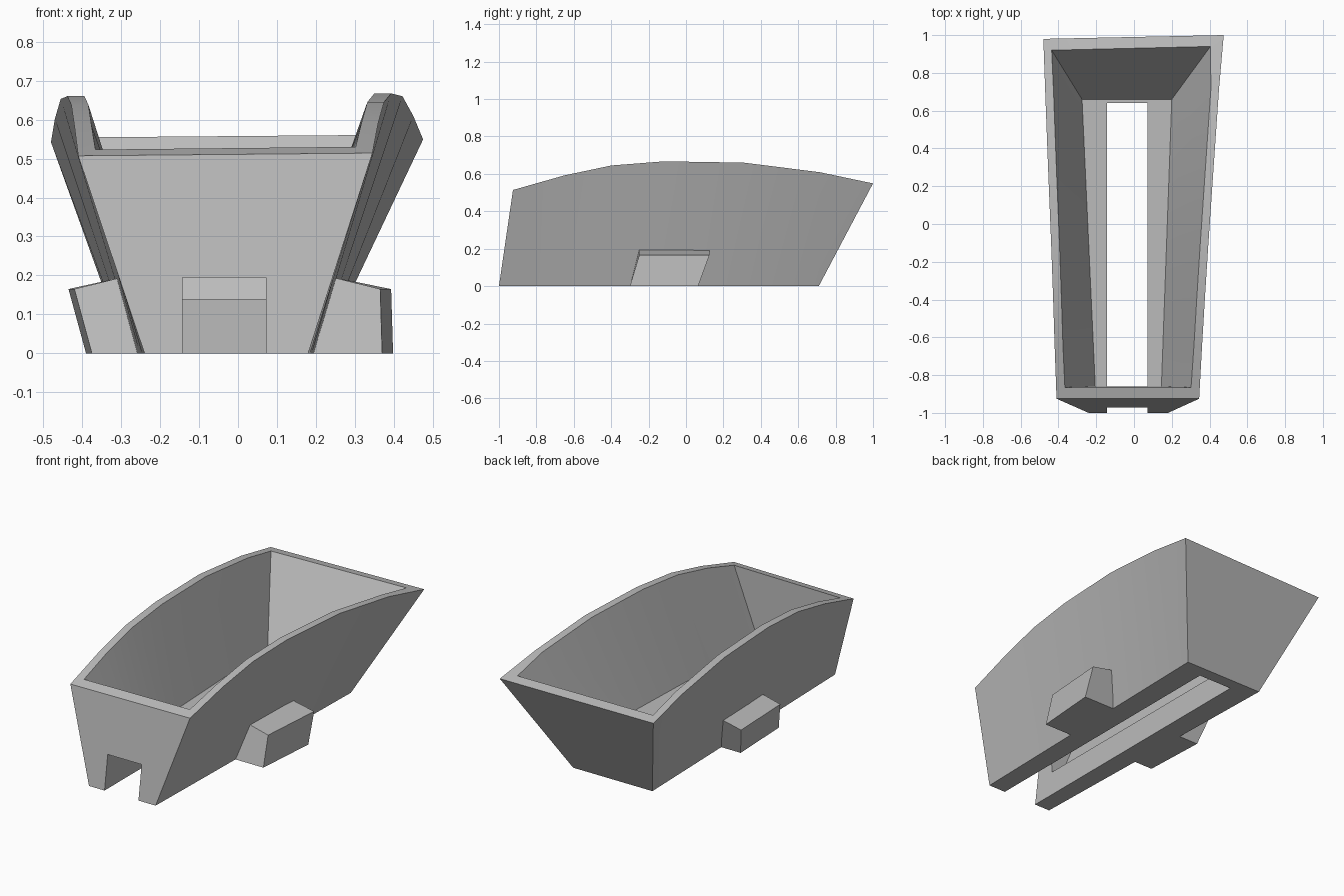
import bpy, bmesh, math

old = bpy.data.objects.get("Cube")
if old:
    bpy.data.objects.remove(old, do_unlink=True)

grey = bpy.data.materials.new("light grey")
grey.use_nodes = True
grey.diffuse_color = (0.5, 0.5, 0.5, 1)
grey.node_tree.nodes["Principled BSDF"].inputs["Base Color"].default_value = (0.5, 0.5, 0.5, 1)


def make(name, bm):
    bmesh.ops.recalc_face_normals(bm, faces=bm.faces)
    mesh = bpy.data.meshes.new(name)
    bm.to_mesh(mesh)
    bm.free()
    mesh.materials.append(grey)
    obj = bpy.data.objects.new(name, mesh)
    bpy.context.collection.objects.link(obj)
    return obj


def loft(name, rings, end_faces):
    """Join matching rings with quads, then close both ends."""
    bm = bmesh.new()
    rows = [[bm.verts.new(p) for p in ring] for ring in rings]
    n = len(rows[0])
    for a, b in zip(rows, rows[1:]):
        for i in range(n):
            j = (i + 1) % n
            bm.faces.new((a[i], a[j], b[j], b[i]))
    for row in (rows[0], rows[-1]):
        for face in end_faces:
            bm.faces.new([row[i] for i in face])
    return make(name, bm)


def mix(a, b, t):
    return a + (b - a) * t


# Tub: rim stations as (y, height, right-hand x, left-hand x)
rim = [(-0.925, 0.507, -0.41, 0.345), (-0.65, 0.585, -0.42, 0.36),
       (-0.4, 0.638, -0.428, 0.375), (-0.12, 0.66, -0.438, 0.393),
       (0.3, 0.653, -0.455, 0.422), (0.7, 0.602, -0.47, 0.45),
       (0.98, 0.542, -0.48, 0.475)]
FLOOR = 0.14
rings = []
for k, (y, z, xr, xl) in enumerate(rim):
    t = (y - rim[0][0]) / (rim[-1][0] - rim[0][0])
    first, last = k == 0, k == len(rim) - 1
    yi = y + 0.06 * first - 0.06 * last
    zi = z + 0.016 * first + 0.012 * last
    skew = 0.02 * t * t          # slightly longer and taller on one side
    yb, yf = mix(-1, 0.71, t), mix(-0.86, 0.66, t)
    inset = 0.07 if last else 0.043
    rings.append([
        (mix(-0.24, -0.285, t), yb, 0), (xr, y, z),
        (xr + 0.044, yi, zi), (mix(-0.205, -0.275, t), yf, FLOOR),
        (mix(0.145, 0.2, t), yf, FLOOR), (xl - inset, yi + skew, zi + 0.007),
        (xl, y + skew, z + 0.007), (mix(0.18, 0.215, t), yb, 0)])
tub = loft("tub", rings, [(0, 1, 6, 7), (1, 2, 5, 6), (2, 3, 4, 5)])

# Slot through the floor, open at the front wall
x0, x1, y0, y1, z0, z1 = -0.142, 0.072, -1.2, 0.64, -0.2, 0.195
cutter = loft("slot_cutter",
              [[(x0, y, z0), (x1, y, z0), (x1, y, z1), (x0, y, z1)] for y in (y0, y1)],
              [(0, 1, 2, 3)])
cutter.hide_render = True
cut = tub.modifiers.new("slot", 'BOOLEAN')
cut.operation, cut.solver, cut.object = 'DIFFERENCE', 'EXACT', cutter
bpy.context.view_layer.objects.active = tub
tub.select_set(True)
bpy.ops.object.modifier_apply(modifier=cut.name)
bpy.data.objects.remove(cutter, do_unlink=True)
bpy.ops.object.shade_smooth_by_angle(angle=math.radians(25))


# Slanted side blocks: inner and outer x at the base and top, spread towards the back
def side_block(name, in_base, in_top, out_base, out_top, spread):
    ring = []
    for yb, yt, dx in ((-0.3, -0.25, 0), (0.065, 0.125, spread)):
        ring.append([(in_base, yb, 0), (out_base + dx, yb, 0),
                     (out_top + dx, yt, 0.165), (in_top, yt, 0.196)])
    loft(name, ring, [(0, 1, 2, 3)])


side_block("right_block", -0.22, -0.295, -0.375, -0.42, -0.015)
side_block("left_block", 0.17, 0.24, 0.37, 0.365, 0.028)
